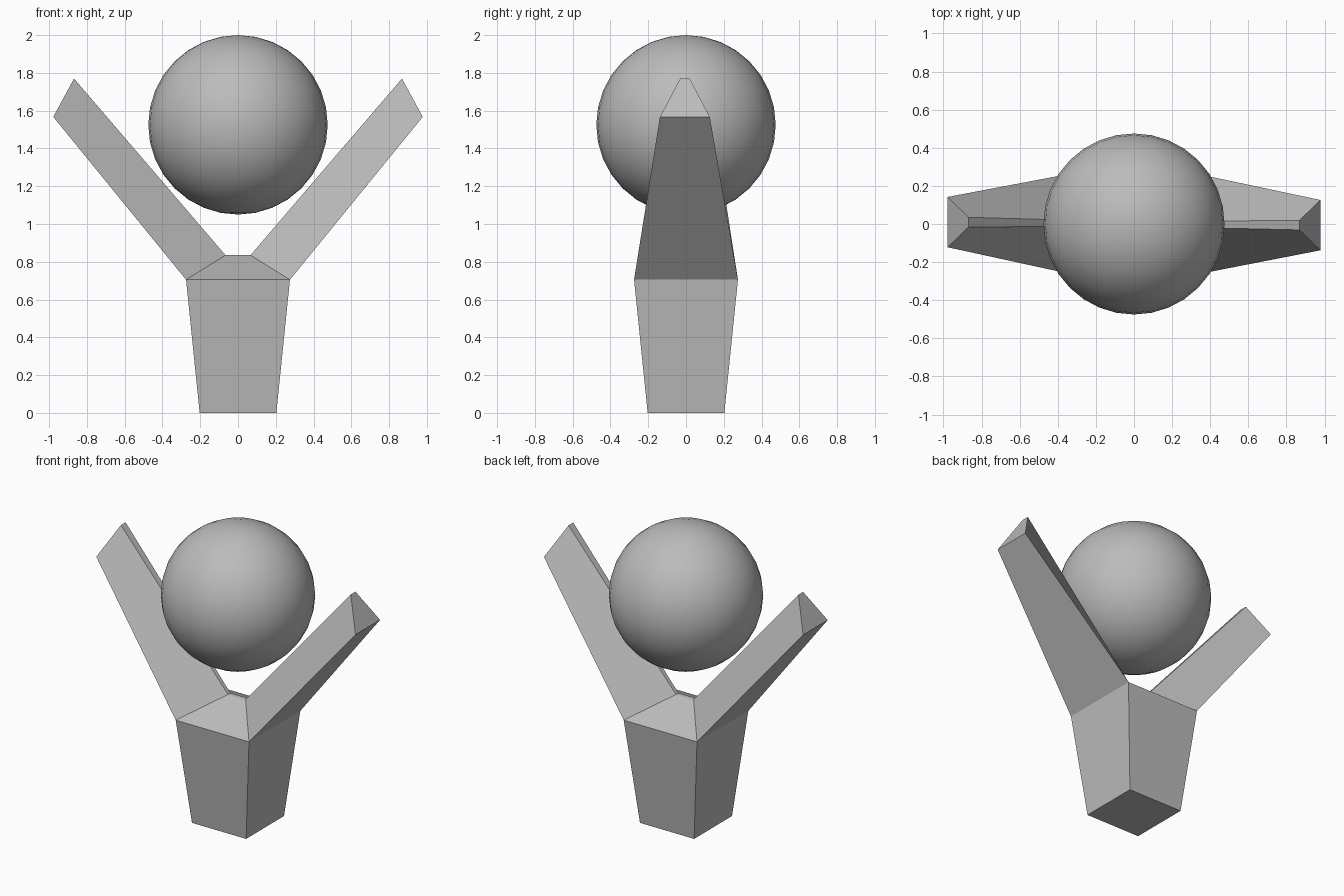
import bpy, bmesh

if "Cube" in bpy.data.objects:
    bpy.data.objects.remove(bpy.data.objects["Cube"])

# Single plain grey
GREY = (0.5, 0.5, 0.5, 1)
grey = bpy.data.materials.new("plain grey")
grey.use_nodes = True
grey.diffuse_color = GREY
grey.node_tree.nodes["Principled BSDF"].inputs["Base Color"].default_value = GREY


def rect(bm, half_x, half_y, z):
    """Horizontal rectangle of vertices, counter-clockwise from front left."""
    corners = ((-1, -1), (1, -1), (1, 1), (-1, 1))
    return [bm.verts.new((sx * half_x, sy * half_y, z)) for sx, sy in corners]


def bridge(bm, a, b, sides=range(4)):
    for i in sides:
        j = (i + 1) % 4
        bm.faces.new((a[i], a[j], b[j], b[i]))


# Forked stand: tapered trunk with a sloping crotch and two tapered arms
bm = bmesh.new()
base = rect(bm, 0.203, 0.203, 0)
shoulder = rect(bm, 0.275, 0.275, 0.705)
ridge = rect(bm, 0.066, 0.013, 0.835)
bm.faces.new(base[::-1])
bridge(bm, base, shoulder)
bridge(bm, shoulder, ridge, (0, 2))
bm.faces.new(ridge)

# Arms grow out of the trunk's left and right openings
for side, (front, back), y_mid in ((1, (1, 2), -0.006), (-1, (0, 3), 0.01)):
    root = [shoulder[front], shoulder[back], ridge[back], ridge[front]]
    tip = [bm.verts.new((side * x, y_mid + y, z)) for x, y, z in (
        (0.978, -0.132, 1.567), (0.978, 0.132, 1.567),
        (0.868, 0.025, 1.77), (0.868, -0.025, 1.77))]
    bridge(bm, root, tip)
    bm.faces.new(tip)

bmesh.ops.recalc_face_normals(bm, faces=bm.faces)
mesh = bpy.data.meshes.new("forked_stand")
bm.to_mesh(mesh)
bm.free()
mesh.materials.append(grey)
stand = bpy.data.objects.new("forked_stand", mesh)
bpy.context.collection.objects.link(stand)

# Ball held between the arms
bpy.ops.mesh.primitive_uv_sphere_add(segments=32, ring_count=16, radius=0.475,
                                     location=(0, 0, 1.525))
ball = bpy.context.object
ball.name = "ball"
ball.data.materials.append(grey)
bpy.ops.object.shade_smooth()
